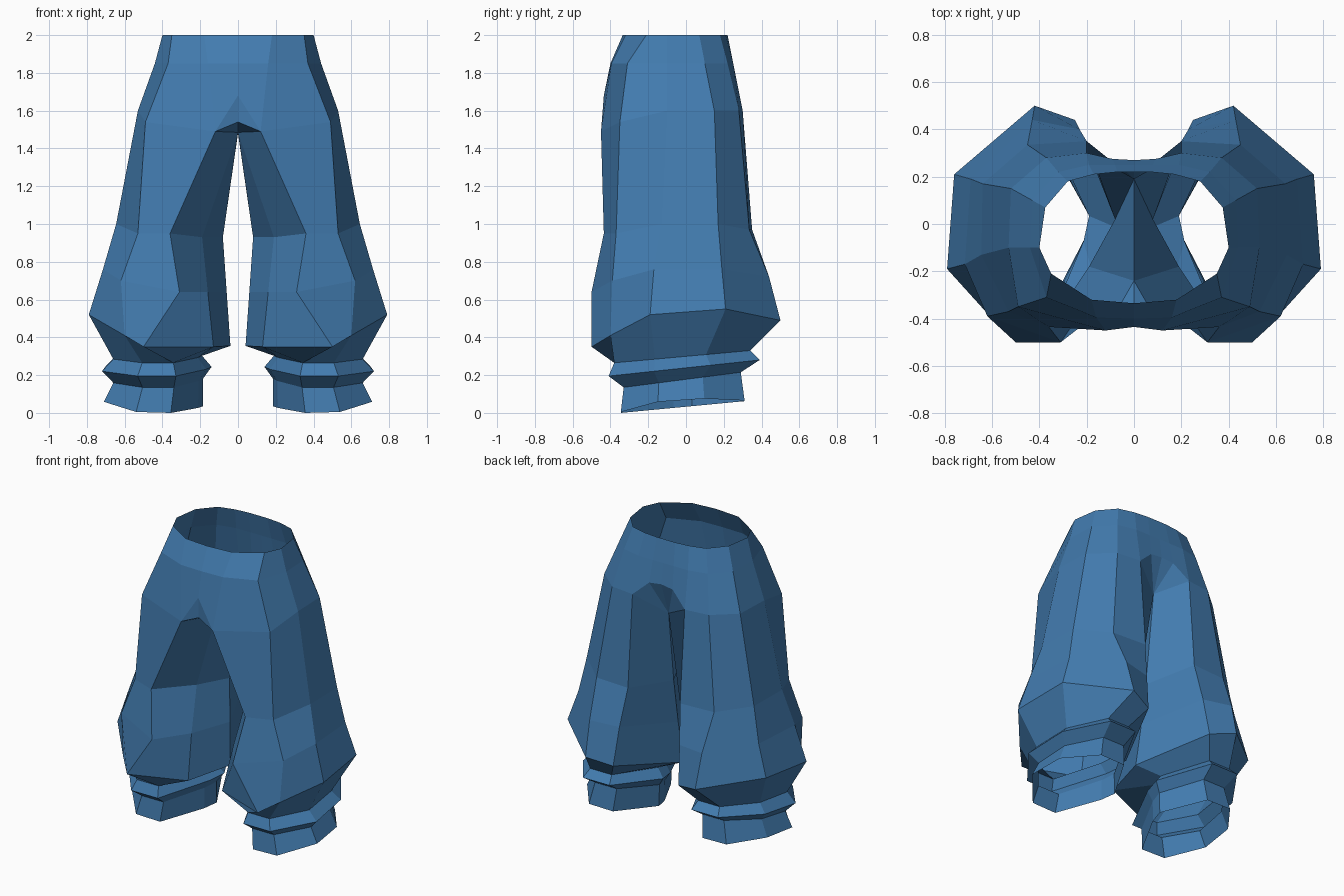
import bpy
import bmesh

cube = bpy.data.objects.get("Cube")
if cube:
    bpy.data.objects.remove(cube, do_unlink=True)

# Denim blue cloth, the only colour
cloth = bpy.data.materials.new("denim_blue")
cloth.use_nodes = True
colour = (0.055, 0.2, 0.43, 1)
cloth.diffuse_color = colour
shader = next(n for n in cloth.node_tree.nodes if n.type == "BSDF_PRINCIPLED")
shader.inputs["Base Color"].default_value = colour
shader.inputs["Roughness"].default_value = 0.9

bm = bmesh.new()


def make_ring(points):
    """Create the vertices of one cross-section."""
    return [bm.verts.new(point) for point in points]


def flat_ring(outline, height):
    """Create a level cross-section from an outline in plan."""
    return make_ring([(x, y, height) for x, y in outline])


def bridge(lower, upper, closed=True):
    """Join two cross-sections with a strip of faces, facing outward."""
    count = len(lower)
    for i in range(count if closed else count - 1):
        j = (i + 1) % count
        bm.faces.new((lower[i], lower[j], upper[j], upper[i]))


def cuff_ring(left, right, front, back, front_z, back_z, side_lift=0):
    """Create an eight-sided cuff section that tilts from front to back."""
    outline = [(-.35, -1), (.35, -1), (1, -.4), (.92, .35),
               (.3, 1), (-.4, 1), (-1, .15), (-.9, -.15)]
    points = []
    for u, v in outline:
        x = (left + right) / 2 + u * (right - left) / 2
        y = (front + back) / 2 + v * (back - front) / 2
        z = front_z + (v + 1) / 2 * (back_z - front_z)
        # Only the outer side of the leg is lifted
        points.append((x, y, z + side_lift * max(u, 0) ** 2))
    return make_ring(points)


# Waist and hips: half sections from front centre round to back centre
waist = flat_ring([(0, -.335), (.18, -.32), (.35, -.21), (.4, -.1),
                   (.375, .07), (.28, .18), (.17, .21), (.07, .22),
                   (0, .22)], 2)
upper_hip = flat_ring([(0, -.4), (.16, -.395), (.37, -.31), (.44, -.1),
                       (.43, .1), (.32, .22), (.19, .25), (.08, .25),
                       (0, .25)], 1.85)
hip = make_ring([(0, -.435, 1.68), (.12, -.45, 1.49), (.49, -.35, 1.54),
                 (.53, -.1, 1.6), (.52, .15, 1.6), (.37, .28, 1.6),
                 (.2, .3, 1.6), (.09, .275, 1.7), (0, .27, 1.71)])
bridge(upper_hip, waist, closed=False)
bridge(hip, upper_hip, closed=False)

# Crotch: front fly point, then gussets between the hips and inner leg seams
fly, gusset_front, gusset_back = make_ring(
    [(0, -.43, 1.54), (0, -.24, 1.485), (0, .19, 1.48)])
front_centre, front_side = hip[:2]
back_side, back_arch, back_centre = hip[-3:]
for corners in [(fly, front_side, front_centre),
                (gusset_front, front_side, fly),
                (gusset_back, back_arch, back_side),
                (gusset_back, back_centre, back_arch)]:
    bm.faces.new(corners)
leg_top = hip[1:7] + [gusset_back, gusset_front]

# Leg: thigh, shin and the full bulge above the cuff
thigh = make_ring([(.36, -.435, .95), (.53, -.37, .95), (.645, -.13, 1),
                   (.64, .17, 1), (.45, .335, .97), (.2, .35, .97),
                   (.08, .02, .93), (.19, -.18, .93)])
shin = make_ring([(.31, -.5, .64), (.62, -.39, .7), (.715, -.17, .76),
                  (.69, .19, .76), (.43, .44, .72), (.23, .4, .71),
                  (.06, 0, .64), (.16, -.28, .64)])
bulge = make_ring([(.5, -.5, .35), (.6, -.4, .41), (.79, -.19, .52),
                   (.76, .21, .55), (.42, .5, .49), (.25, .44, .45),
                   (.04, -.03, .355), (.13, -.36, .35)])

# Cuff: gathered seam, ridge, neck and open hem
seam = cuff_ring(.19, .66, -.38, .34, .265, .33)
ridge = cuff_ring(.14, .72, -.41, .39, .195, .28)
neck = cuff_ring(.185, .66, -.33, .29, .135, .215)
hem = cuff_ring(.185, .71, -.345, .31, 0, .062, side_lift=.04)

sections = [leg_top, thigh, shin, bulge, seam, ridge, neck, hem]
for upper, lower in zip(sections, sections[1:]):
    bridge(lower, upper)

mesh = bpy.data.meshes.new("trousers")
bm.to_mesh(mesh)
bm.free()
mesh.materials.append(cloth)
trousers = bpy.data.objects.new("trousers", mesh)
bpy.context.collection.objects.link(trousers)

# Mirror the left half across the centre seam
mirror = trousers.modifiers.new("Mirror", "MIRROR")
mirror.use_axis[0] = True
mirror.use_clip = True
mirror.merge_threshold = 0.001
